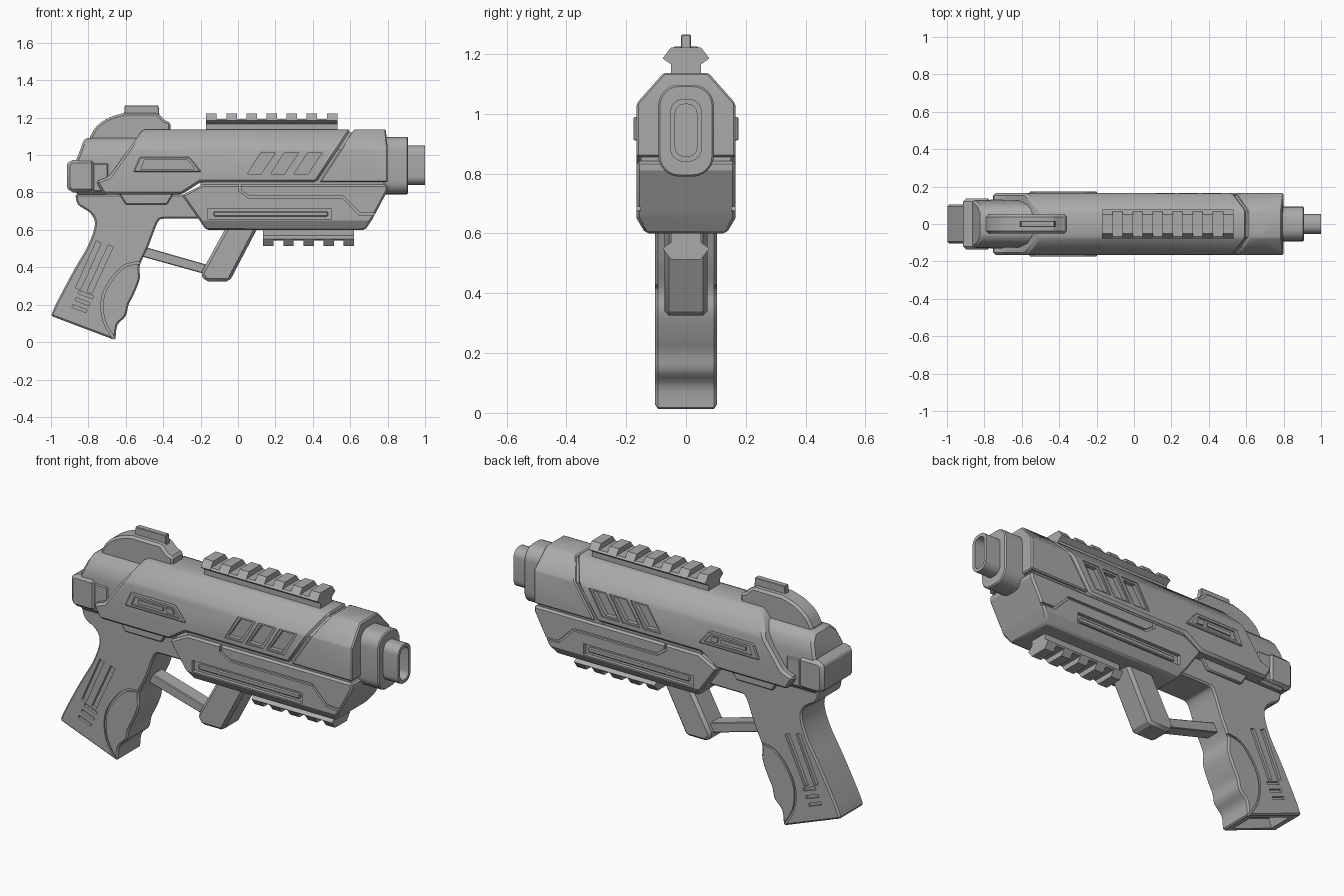
import bpy, bmesh, math
from mathutils import Vector

cube = bpy.data.objects.get("Cube")
if cube:
    bpy.data.objects.remove(cube)

grey = bpy.data.materials.new("matte grey")
grey.use_nodes = True
grey.diffuse_color = (0.4, 0.4, 0.4, 1)
grey.node_tree.nodes["Principled BSDF"].inputs["Base Color"].default_value = grey.diffuse_color


# ---- helpers ----
def apply_modifiers(obj):
    bpy.context.view_layer.update()
    graph = bpy.context.evaluated_depsgraph_get()
    mesh = bpy.data.meshes.new_from_object(obj.evaluated_get(graph))
    obj.modifiers.clear()
    obj.data = mesh
    return obj


def finish(obj, bevel=0.0, segments=1):
    if bevel:
        mod = obj.modifiers.new("Bevel", "BEVEL")
        mod.width, mod.segments = bevel, segments
        mod.limit_method, mod.angle_limit = "ANGLE", math.radians(32)
        apply_modifiers(obj)
    obj.data.shade_smooth()
    obj.data.set_sharp_from_angle(angle=math.radians(28))
    return obj


def extrude(name, outline, start, end, axis="Y", both=False):
    """Extrude an (x, z) outline along Y or a (y, z) outline along X."""
    bm = bmesh.new()
    spans = [(start, end), (-end, -start)] if both else [(start, end)]
    for low, high in spans:
        rings = []
        for depth in (low, high):
            rings.append([bm.verts.new((u, depth, v) if axis == "Y" else (depth, u, v))
                          for u, v in outline])
        bm.faces.new(rings[0])
        bm.faces.new(rings[1])
        for i in range(len(outline)):
            j = (i + 1) % len(outline)
            bm.faces.new((rings[0][i], rings[0][j], rings[1][j], rings[1][i]))
    bmesh.ops.recalc_face_normals(bm, faces=bm.faces)
    mesh = bpy.data.meshes.new(name)
    bm.to_mesh(mesh)
    bm.free()
    mesh.materials.append(grey)
    obj = bpy.data.objects.new(name, mesh)
    bpy.context.collection.objects.link(obj)
    return obj


def boolean(obj, tool, operation="DIFFERENCE"):
    mod = obj.modifiers.new("Boolean", "BOOLEAN")
    mod.operation, mod.object, mod.solver = operation, tool, "EXACT"
    tool.hide_render = True
    apply_modifiers(obj)
    bpy.data.objects.remove(tool)
    return obj


def mirrored(half):
    return half + [(-y, z) for y, z in reversed(half)]


def block(name, side, half_section, bevel=0.0):
    """Solid that has one outline from the side and another from the end."""
    obj = extrude(name, side, -0.4, 0.4)
    boolean(obj, extrude("tool", mirrored(half_section), -1.2, 1.2, "X"), "INTERSECT")
    return finish(obj, bevel)


def plate(name, side, half_width, bevel=0.0):
    return finish(extrude(name, side, -half_width, half_width), bevel)


def ribbon(path, width):
    """Outline of a stroke that follows a path."""
    pts = [Vector(p) for p in path]
    left, right = [], []
    for i, p in enumerate(pts):
        d = (pts[min(i + 1, len(pts) - 1)] - pts[max(i - 1, 0)]).normalized()
        n = Vector((-d.y, d.x)) * width / 2
        left.append(tuple(p + n))
        right.append(tuple(p - n))
    return left + right[::-1]


def curve(pts, steps=4):
    """Smooth open path through the points."""
    p = [Vector(q) for q in [pts[0]] + pts + [pts[-1]]]
    out = []
    for a, b, c, d in zip(p, p[1:], p[2:], p[3:]):
        for k in range(steps):
            t = k / steps
            out.append(tuple((b * 2 + (c - a) * t + (a * 2 - b * 5 + c * 4 - d) * t * t
                              + (b * 3 - a - c * 3 + d) * t ** 3) / 2))
    return out + [pts[-1]]


def engrave(obj, outline, floor):
    """Cut an outline into both flanks, down to the floor distance."""
    boolean(obj, extrude("tool", outline, floor, 0.35, both=True))


def rect(x0, x1, z0, z1, lean=0.0):
    return [(x0, z0), (x1, z0), (x1 + lean, z1), (x0 + lean, z1)]


def rounded(half_width, z0, z1, radius, steps=6):
    half = []
    for cz, first in ((z0 + radius, -90), (z1 - radius, 0)):
        for k in range(steps + 1):
            a = math.radians(first + 90 * k / steps)
            half.append((half_width - radius + radius * math.cos(a), cz + radius * math.sin(a)))
    return mirrored(half)


# ---- upper shell and nose ----
upper = [(0.165, 0.78), (0.165, 1.035), (0.075, 1.137)]
shell = block("upper_shell", [(-0.72, 0.79), (-0.76, 0.86), (-0.69, 0.885), (-0.51, 1.137),
                              (0.605, 1.137), (0.42, 0.855), (-0.2, 0.855), (-0.3, 0.79)], upper, 0.013)
for i in range(3):
    engrave(shell, rect(0.05 + i * 0.125, 0.125 + i * 0.125, 0.9, 1.015, 0.075), 0.135)
    engrave(shell, rect(0.035 + i * 0.125, 0.14 + i * 0.125, 0.89, 1.025, 0.08), 0.158)
nose = block("nose", [(0.435, 0.855), (0.62, 1.137), (0.79, 1.137), (0.8, 1.04), (0.8, 0.855)], upper, 0.02)
block("seam_core", [(0.38, 0.83), (0.57, 1.12), (0.66, 1.12), (0.5, 0.83)],
      [(0.153, 0.8), (0.153, 1.03), (0.065, 1.125)])
plate("waist_core", rect(-0.2, 0.78, 0.8, 0.88), 0.15)

# ---- raised flank frames with a slot ----
frame = extrude("flank_frame", [(-0.56, 0.91), (-0.525, 0.99), (-0.26, 0.99), (-0.195, 0.91)],
                0.14, 0.175, both=True)
finish(frame, 0.005)
engrave(frame, [(-0.52, 0.925), (-0.5, 0.973), (-0.27, 0.973), (-0.23, 0.925)], 0.166)
finish(extrude("flank_bar", rect(-0.48, -0.33, 0.94, 0.96), 0.15, 0.173, both=True))
finish(extrude("flank_stud", rect(-0.305, -0.265, 0.935, 0.963, -0.01), 0.15, 0.173, both=True))

# ---- lower housing ----
lower = block("lower_housing", [(-0.3, 0.785), (-0.19, 0.842), (0.8, 0.842), (0.8, 0.81),
                                (0.72, 0.66), (0.68, 0.6), (-0.17, 0.6)],
              [(0.135, 0.6), (0.165, 0.65), (0.165, 0.9)], 0.01)
engrave(lower, ribbon([(0.01, 0.86), (0.01, 0.81), (0.06, 0.775), (0.56, 0.775),
                       (0.65, 0.685), (0.8, 0.68)], 0.014), 0.152)
engrave(lower, rect(-0.16, 0.5, 0.655, 0.715), 0.145)
finish(extrude("lower_slot_bar", rect(-0.13, 0.48, 0.672, 0.698), 0.13, 0.158, both=True), 0.005)

# ---- rear housing, cap and top hump ----
block("rear_housing", [(-0.87, 0.79), (-0.87, 0.96), (-0.82, 1.09), (-0.4, 1.09), (-0.4, 0.79)],
      [(0.125, 0.7), (0.125, 0.99), (0.105, 1.05), (0.06, 1.095)], 0.012)
plate("rear_cap", [(-0.9, 0.8), (-0.915, 0.83), (-0.915, 0.95), (-0.9, 0.975),
                   (-0.765, 0.975), (-0.765, 0.8)], 0.137, 0.018)
plate("rear_collar", rect(-0.78, -0.69, 0.8, 0.96), 0.13, 0.01)
plate("top_hump", [(-0.79, 1.05)] + curve([(-0.79, 1.1), (-0.755, 1.155), (-0.69, 1.2), (-0.61, 1.225)])
      + [(-0.43, 1.225), (-0.39, 1.185), (-0.36, 1.175), (-0.36, 1.05)], 0.05, 0.012)
plate("rear_sight", [(-0.61, 1.21), (-0.605, 1.265), (-0.425, 1.265), (-0.42, 1.21)], 0.016, 0.003)

# ---- barrel ----
finish(extrude("barrel_sleeve", rounded(0.093, 0.79, 1.097, 0.07), 0.78, 0.91, "X"), 0.006)
muzzle = extrude("muzzle", rounded(0.053, 0.84, 1.05, 0.045), 0.88, 1.0, "X")
boolean(muzzle, extrude("tool", rounded(0.036, 0.858, 1.032, 0.03), 0.92, 1.1, "X"))
finish(muzzle)


# ---- toothed rails ----
def rail(name, x0, pitch, count, base, up):
    def section(top):
        return mirrored([(y, base + up * z) for y, z in [(0.05, -0.01), (0.05, 0.03), (0.078, 0.05)] + top])
    tooth = 0.056
    finish(extrude(name, section([(0.068, 0.058)]), x0, x0 + pitch * (count - 1) + tooth, "X"))
    for i in range(count):
        x = x0 + i * pitch
        finish(extrude(name + "_tooth", section([(0.05, 0.087)]), x, x + tooth, "X"))


rail("top_rail", -0.17, 0.1075, 7, 1.135, 1)
rail("bottom_rail", 0.135, 0.107, 5, 0.6, -1)

# ---- grip ----
back = curve([(-0.87, 0.79), (-0.855, 0.735), (-0.79, 0.69), (-0.765, 0.63), (-0.8, 0.52),
              (-0.88, 0.38), (-0.97, 0.21), (-1.0, 0.14)])
front = curve([(-0.655, 0.01), (-0.645, 0.09), (-0.6, 0.14), (-0.585, 0.2), (-0.555, 0.26),
               (-0.525, 0.34), (-0.525, 0.41), (-0.48, 0.51), (-0.43, 0.64), (-0.4, 0.66)])
grip = plate("grip", back + front + [(-0.18, 0.66), (-0.18, 0.79)], 0.103, 0.014)
engrave(grip, ribbon(curve([(-0.5, 0.425), (-0.6, 0.41), (-0.68, 0.33), (-0.725, 0.23),
                            (-0.715, 0.11), (-0.65, 0.0)]), 0.012), 0.093)
for foot, head in (((-0.855, 0.285), (-0.745, 0.535)), ((-0.795, 0.265), (-0.68, 0.515))):
    engrave(grip, ribbon([foot, head], 0.028), 0.088)
for i in range(3):
    x, z = -0.885 + i * 0.017, 0.193 + i * 0.037
    engrave(grip, ribbon([(x, z), (x + 0.075, z - 0.028)], 0.016), 0.09)
boolean(grip, extrude("tool", [(-0.96, 0.09), (-0.93, 0.17), (-0.7, 0.085), (-0.7, -0.03)], -0.07, 0.07))
finish(grip)
finish(extrude("grip_badge", [(-0.64, 0.8), (-0.6, 0.735), (-0.38, 0.735), (-0.34, 0.8)],
               0.09, 0.118, both=True), 0.006)

# ---- front strut and guard bar ----
plate("front_strut", [(-0.06, 0.62), (-0.17, 0.42), (-0.2, 0.365), (-0.175, 0.325),
                      (-0.045, 0.325), (0.11, 0.62)], 0.072, 0.015)
plate("guard_bar", [(-0.52, 0.515), (-0.17, 0.415), (-0.18, 0.365), (-0.54, 0.465)], 0.04, 0.004)
